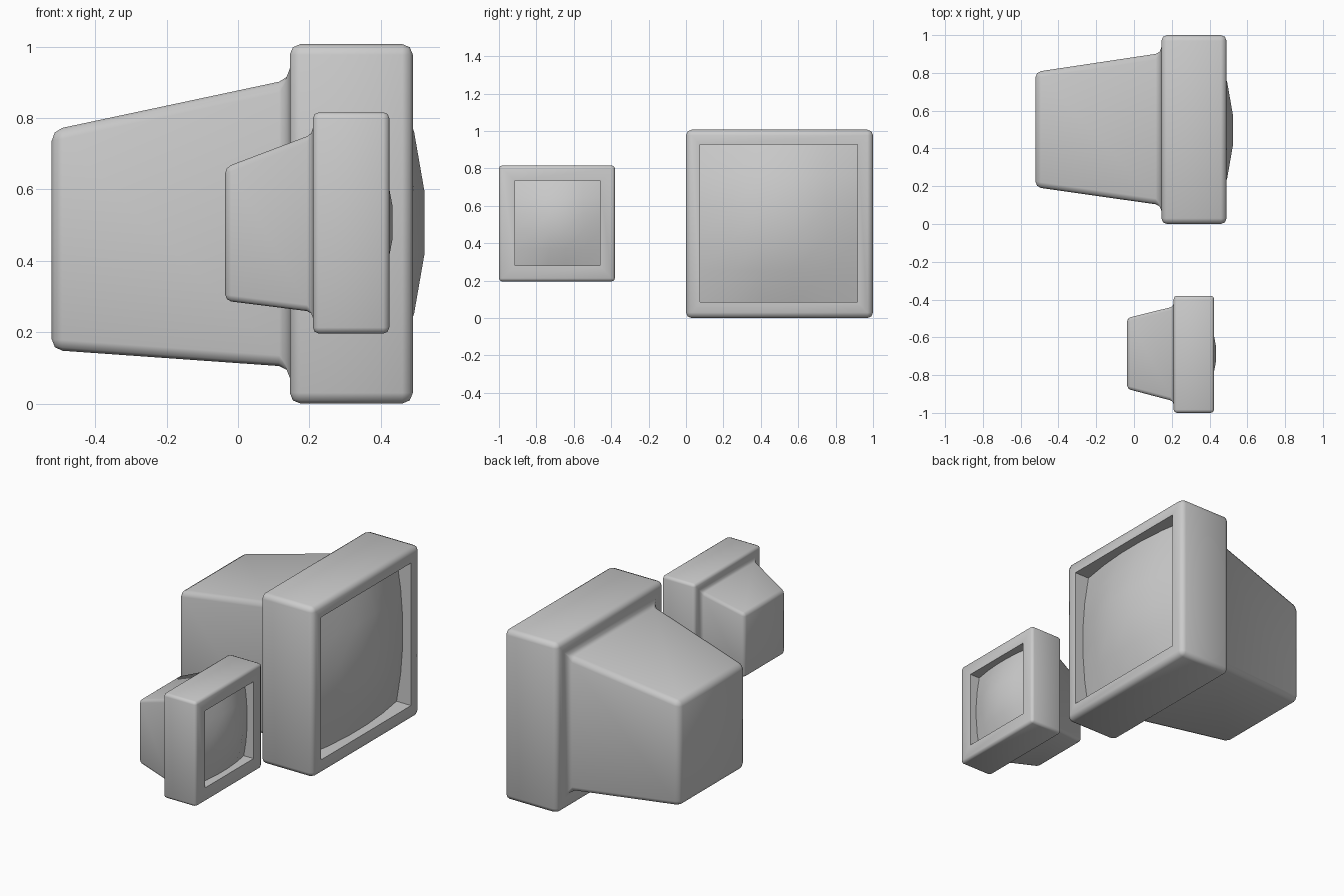
import bpy, bmesh, math

if "Cube" in bpy.data.objects:
    bpy.data.objects.remove(bpy.data.objects["Cube"])

def finish(bm, name):
    me = bpy.data.meshes.new(name)
    bm.to_mesh(me)
    bm.free()
    ob = bpy.data.objects.new(name, me)
    bpy.context.collection.objects.link(ob)
    bpy.ops.object.select_all(action='DESELECT')
    ob.select_set(True)
    bpy.context.view_layer.objects.active = ob
    bpy.ops.object.shade_smooth_by_angle(angle=math.radians(50))
    return ob

def casing(name, sections, bevel):
    """Chain rectangular sections (x, y0, y1, z0, z1) from the rear to the recess."""
    bm = bmesh.new()
    rings = []
    for x, y0, y1, z0, z1 in sections:
        rings.append([bm.verts.new((x, y, z)) for y, z in
                      ((y0, z0), (y1, z0), (y1, z1), (y0, z1))])
    for a, b in zip(rings, rings[1:]):
        for i in range(4):
            j = (i + 1) % 4
            bm.faces.new((a[i], a[j], b[j], b[i]))
    bm.faces.new(rings[0])
    bm.faces.new(rings[-1])
    bmesh.ops.recalc_face_normals(bm, faces=bm.faces[:])
    # round every outer edge, leave the screen opening sharp
    outer = {v for r in rings[:4] for v in r}
    edges = [e for e in bm.edges if e.verts[0] in outer and e.verts[1] in outer
             and e.calc_face_angle() > 0.1]
    bmesh.ops.bevel(bm, geom=edges, offset=bevel, segments=2, profile=0.5,
                    affect='EDGES', clamp_overlap=True)
    return finish(bm, name)

def screen(name, opening, peak, edge, corner, n=5):
    """Bulging glass: peak, edge-middle and corner give its x positions."""
    y0, y1, z0, z1 = opening
    bm = bmesh.new()
    a = edge - corner
    b = peak - corner - 2 * a

    def dome(t):
        return 1 - (t * t - 1 / n**2) / (1 - 1 / n**2)

    grid = []
    for i in range(n + 1):
        row = []
        for j in range(n + 1):
            cu, cv = dome(2 * i / n - 1), dome(2 * j / n - 1)
            row.append(bm.verts.new((corner + a * (cu + cv) + b * cu * cv,
                                     y0 + (y1 - y0) * i / n, z0 + (z1 - z0) * j / n)))
        grid.append(row)
    for i in range(n):
        for j in range(n):
            bm.faces.new((grid[i][j], grid[i + 1][j], grid[i + 1][j + 1], grid[i][j + 1]))
    return finish(bm, name)

# large monitor
big = (0.075, 0.918, 0.085, 0.928)
casing("large_monitor_case", [
    (-0.522, 0.195, 0.805, 0.150, 0.766),
    (0.145, 0.10, 0.905, 0.103, 0.908),
    (0.145, 0.0, 1.0, 0.0, 1.007),
    (0.49, 0.0, 1.0, 0.0, 1.007),
    (0.49, *big), (0.385, *big)], 0.03)
screen("large_monitor_screen", big, 0.523, 0.435, 0.395)

# small monitor
small = (-0.915, -0.46, 0.28, 0.735)
casing("small_monitor_case", [
    (-0.036, -0.873, -0.498, 0.288, 0.662),
    (0.21, -0.938, -0.437, 0.257, 0.755),
    (0.21, -1.0, -0.38, 0.196, 0.816),
    (0.424, -1.0, -0.38, 0.196, 0.816),
    (0.424, *small), (0.35, *small)], 0.017)
screen("small_monitor_screen", small, 0.433, 0.382, 0.36)
